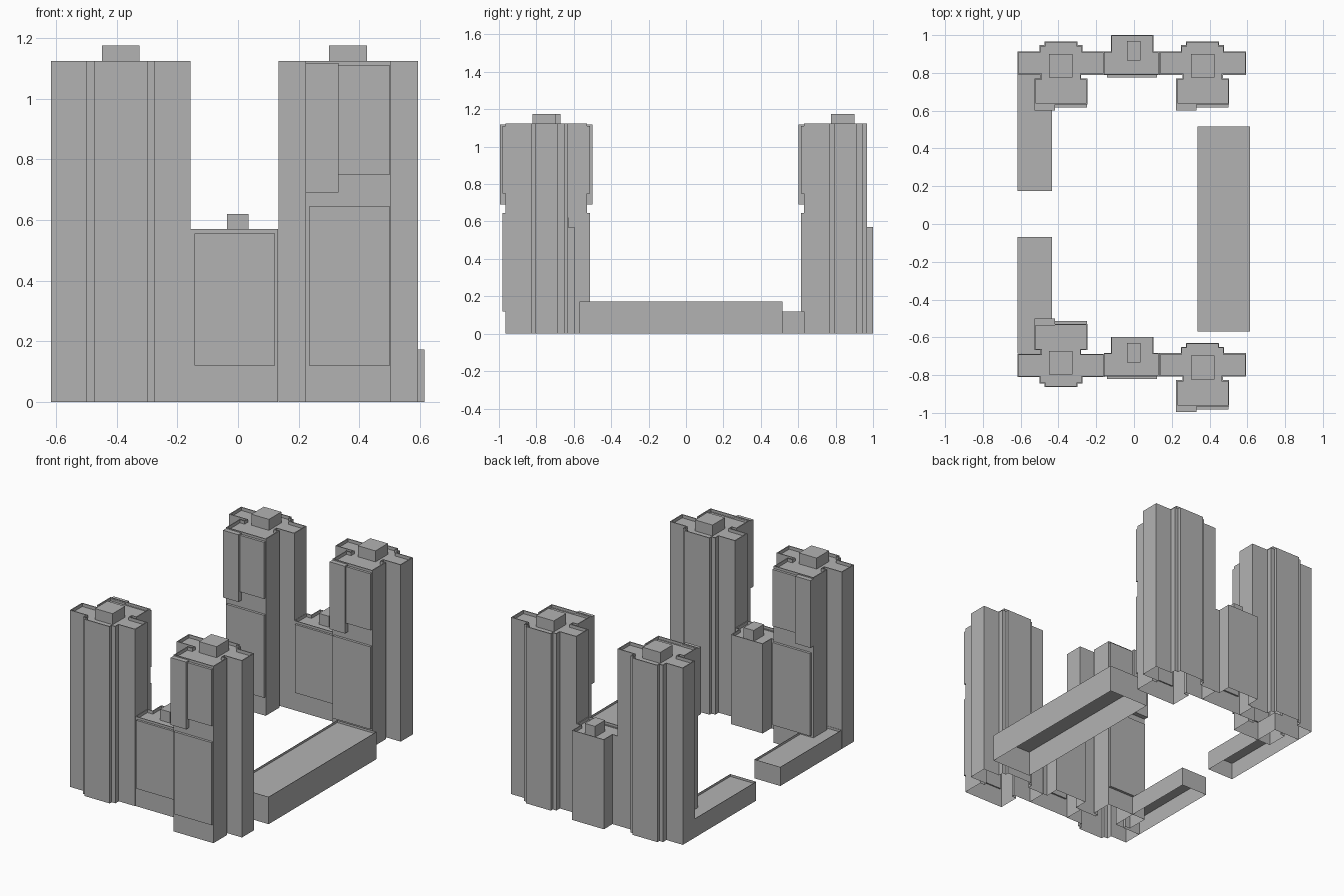
import bpy
import bmesh

cube = bpy.data.objects.get("Cube")
if cube:
    bpy.data.objects.remove(cube)

# One plain grey for the whole complex
grey = bpy.data.materials.new("plain_grey")
grey.use_nodes = True
grey.diffuse_color = (0.45, 0.45, 0.45, 1)
grey.node_tree.nodes["Principled BSDF"].inputs["Base Color"].default_value = grey.diffuse_color


def finish(bm, name):
    mesh = bpy.data.meshes.new(name)
    bm.to_mesh(mesh)
    bm.free()
    mesh.materials.append(grey)
    obj = bpy.data.objects.new(name, mesh)
    bpy.context.collection.objects.link(obj)
    return obj


def shell(name, outline, height, rim, drop):
    """Open-bottomed walls over an outline, with a roof sunk behind a parapet."""
    bm = bmesh.new()
    base = bm.faces.new([bm.verts.new((x, y, 0)) for x, y in outline])
    base.normal_update()
    if base.normal.z < 0:
        base.normal_flip()
    out = bmesh.ops.extrude_face_region(bm, geom=[base])["geom"]
    for v in out:
        if isinstance(v, bmesh.types.BMVert):
            v.co.z = height
    if base.is_valid:
        bmesh.ops.delete(bm, geom=[base], context="FACES_ONLY")
    roof = next(f for f in out if isinstance(f, bmesh.types.BMFace))
    bm.normal_update()
    bmesh.ops.inset_region(bm, faces=[roof], thickness=rim, use_even_offset=True)
    sunk = bmesh.ops.extrude_face_region(bm, geom=[roof])["geom"]
    for v in sunk:
        if isinstance(v, bmesh.types.BMVert):
            v.co.z -= drop
    if roof.is_valid:
        bmesh.ops.delete(bm, geom=[roof], context="FACES_ONLY")
    bmesh.ops.recalc_face_normals(bm, faces=bm.faces)
    return finish(bm, name)


def box(name, xs, ys, zs):
    bm = bmesh.new()
    bmesh.ops.create_cube(bm, size=1)
    for v in bm.verts:
        for i, (a, b) in enumerate((xs, ys, zs)):
            v.co[i] = a if v.co[i] < 0 else b
    bmesh.ops.recalc_face_normals(bm, faces=bm.faces)
    return finish(bm, name)


def rectangle(x0, x1, y0, y1):
    return [(x0, y0), (x1, y0), (x1, y1), (x0, y1)]


# Half of the tower plan, mirrored across its own centre line
half = [(0.14, -0.218), (0.14, -0.08), (0.107, -0.08), (0.107, -0.06), (0.23, -0.06),
        (0.23, 0.063), (0.114, 0.063), (0.114, 0.097), (0.088, 0.097), (0.088, 0.117)]
tower_plan = half + [(-x, y) for x, y in reversed(half)]


def tower(name, cx, cy, flip=1):
    def ys(a, b):
        return sorted((cy + flip * a, cy + flip * b))

    def xs(a, b):
        return cx + a, cx + b

    shell(name, [(cx + x, cy + flip * y) for x, y in tower_plan], 1.125, 0.006, 0.02)
    box(name + "_roof_room", xs(-0.062, 0.062), ys(-0.075, 0.05), (1.1, 1.175))
    # Facade panels and the projecting corner bay
    box(name + "_corner_bay", xs(-0.14, -0.032), ys(-0.248, -0.21), (0.69, 1.118))
    box(name + "_upper_panel", xs(-0.032, 0.138), ys(-0.234, -0.21), (0.75, 1.11))
    box(name + "_lower_panel", xs(-0.128, 0.138), ys(-0.234, -0.21), (0.12, 0.645))


def link_block(name, cy):
    # Low block joining two towers, with a stair bay behind
    plan = [(-0.16, -0.06), (0.132, -0.06), (0.132, 0.063), (0.102, 0.063),
            (0.102, 0.15), (-0.122, 0.15), (-0.122, 0.063), (-0.16, 0.063)]
    shell(name, [(x, cy + y) for x, y in plan], 0.57, 0.005, 0.02)
    box(name + "_roof_room", (-0.036, 0.034), (cy + 0.015, cy + 0.118), (0.55, 0.62))
    box(name + "_panel", (-0.143, 0.122), (cy - 0.074, cy - 0.05), (0.12, 0.555))


back_y, front_y = 0.85, -0.747
tower("back_west_tower", -0.387, back_y)
tower("back_east_tower", 0.363, back_y)
tower("front_west_tower", -0.387, front_y, -1)
tower("front_east_tower", 0.363, front_y)
link_block("back_link_block", back_y)
link_block("front_link_block", front_y)

# Low podium buildings around the courtyard
shell("back_west_podium", rectangle(-0.617, -0.434, 0.175, 0.79), 0.12, 0.002, 0.014)
shell("front_west_podium", rectangle(-0.617, -0.434, -0.685, -0.068), 0.12, 0.002, 0.014)
shell("east_podium", rectangle(0.337, 0.615, -0.57, 0.517), 0.173, 0.002, 0.014)
